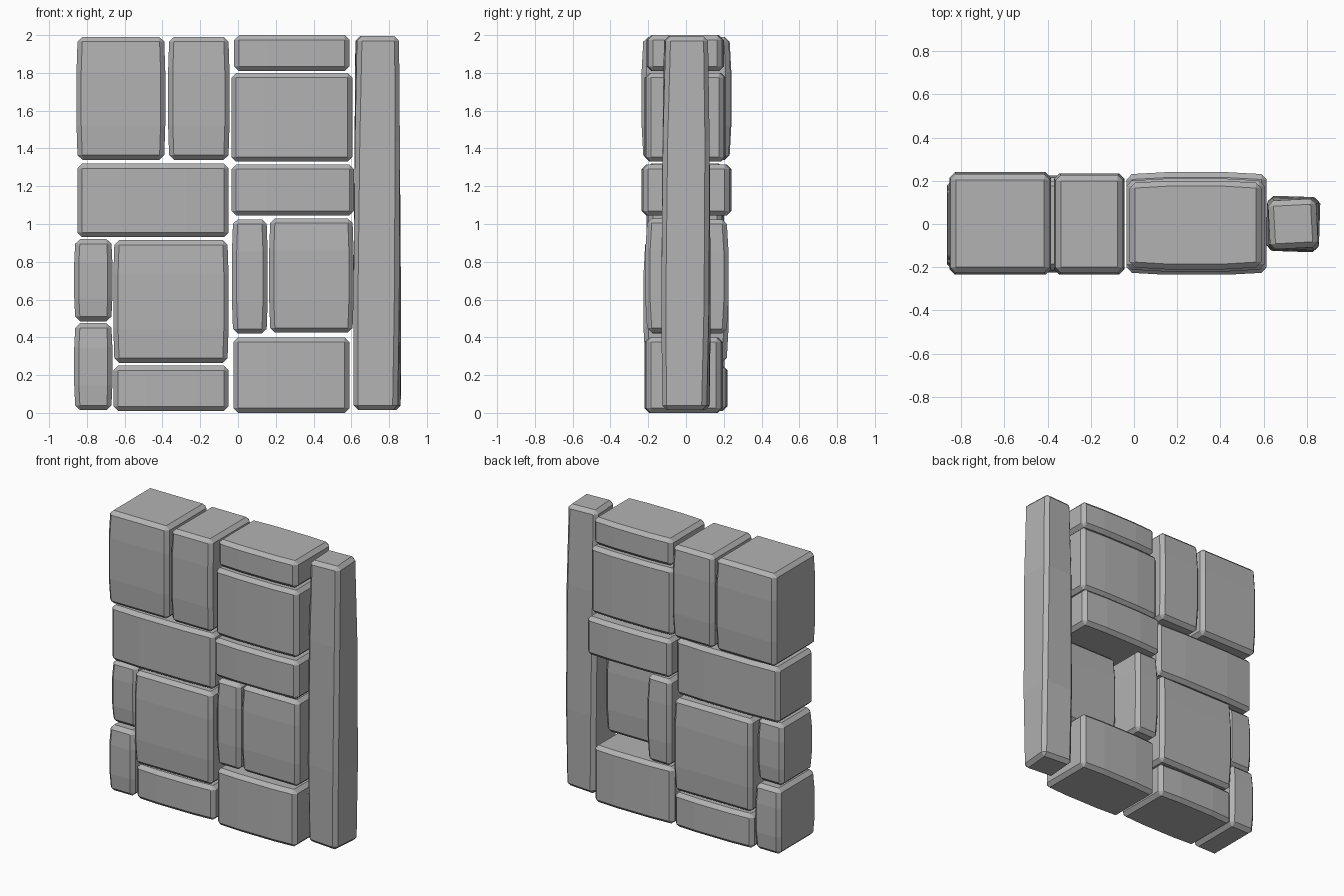
import bpy, bmesh, math

cube = bpy.data.objects.get("Cube")
if cube:
    bpy.data.objects.remove(cube, do_unlink=True)

stone = bpy.data.materials.new("grey_stone")
stone.use_nodes = True
GREY = (0.45, 0.45, 0.45, 1)
stone.diffuse_color = GREY
stone.node_tree.nodes["Principled BSDF"].inputs["Base Color"].default_value = GREY


def add_block(name, xs, ys, zs, shape=None, width=0.025):
    """Stone block with three bands along its long side, slightly bulged."""
    bm = bmesh.new()
    bmesh.ops.create_cube(bm, size=1)
    spans = (xs, ys, zs)
    size = [b - a for a, b in spans]
    mid = [(a + b) / 2 for a, b in spans]
    axis = 0 if size[0] > size[2] else 2
    normal = [0, 0, 0]
    normal[axis] = 1
    for cut in (-0.22, 0.22):
        point = [cut * n for n in normal]
        bmesh.ops.bisect_plane(bm, geom=bm.verts[:] + bm.edges[:] + bm.faces[:],
                               plane_co=point, plane_no=normal)
    for v in bm.verts:
        t = v.co[axis]
        inner = abs(t) < 0.4
        for i in range(3):
            v.co[i] *= size[i]
        # ends draw in a little so the middle reads as worn and rounded
        if not inner:
            v.co.y -= math.copysign(0.01, v.co.y)
            if axis == 2:
                v.co.x -= math.copysign(0.006, v.co.x)
        if shape:
            shape(v.co, t)
        for i in range(3):
            v.co[i] += mid[i]
    mesh = bpy.data.meshes.new(name)
    bm.to_mesh(mesh)
    bm.free()
    mesh.materials.append(stone)
    obj = bpy.data.objects.new(name, mesh)
    bpy.context.collection.objects.link(obj)
    bevel = obj.modifiers.new("chipped_edges", "BEVEL")
    bevel.width = width
    bevel.segments = 1
    bevel.limit_method = "ANGLE"
    bevel.angle_limit = math.radians(40)
    return obj


# Wall blocks: name, x span, y span, z span
BLOCKS = [
    ("top_outer_block", (-.855, -.385), (-.235, .24), (1.34, 1.99)),
    ("top_middle_block", (-.37, -.045), (-.235, .235), (1.34, 1.99)),
    ("cap_block", (-.02, .59), (-.21, .2), (1.81, 2)),
    ("upper_block", (-.035, .605), (-.22, .21), (1.33, 1.8)),
    ("lintel_block", (-.035, .615), (-.235, .24), (1.045, 1.315)),
    ("long_block", (-.85, -.05), (-.21, .2), (.93, 1.32)),
    ("outer_small_block", (-.867, -.665), (-.18, .175), (.485, .92)),
    ("large_block", (-.66, -.05), (-.225, .225), (.265, .915)),
    ("outer_base_block", (-.867, -.665), (-.21, .205), (.015, .475)),
    ("base_block", (-.66, -.05), (-.205, .22), (.01, .25)),
    ("inner_base_block", (-.025, .59), (-.22, .195), (0, .4)),
    ("narrow_block", (-.032, .157), (-.21, .225), (.42, 1.025)),
    ("recessed_block", (.165, .612), (-.215, .03), (.425, 1.03)),
]
for block in BLOCKS:
    add_block(*block)


# Side post: tapered and gently twisted
def twist_post(co, t):
    scale = 1 - 0.05 * t
    turn = math.radians(-1 + 8 * t)
    x, y = co.x * scale, co.y * scale
    co.x = x * math.cos(turn) - y * math.sin(turn)
    co.y = x * math.sin(turn) + y * math.cos(turn)


add_block("side_post", (.617, .857), (-.125, .125), (.015, 1.995), twist_post)
